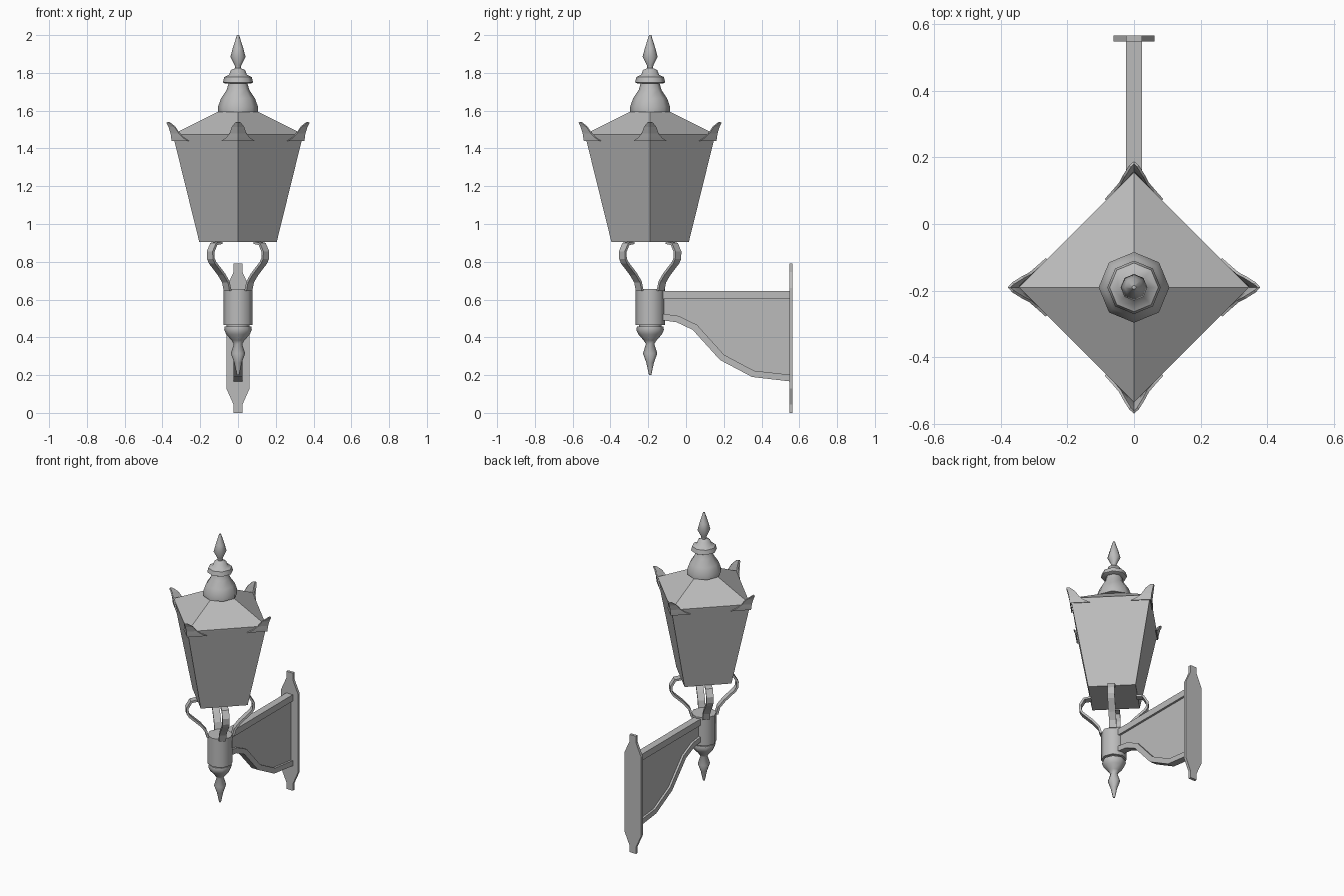
import bpy, bmesh, math
from mathutils import Vector, Matrix

cube = bpy.data.objects.get("Cube")
if cube:
    bpy.data.objects.remove(cube)

AXIS = Vector((0, -0.19, 0))   # vertical centre line of the lantern

metal = bpy.data.materials.new("grey metal")
metal.use_nodes = True
grey = (0.5, 0.5, 0.5, 1)
metal.diffuse_color = grey
metal.node_tree.nodes["Principled BSDF"].inputs["Base Color"].default_value = grey


def finish(name, bm, smooth=None):
    bmesh.ops.recalc_face_normals(bm, faces=bm.faces)
    mesh = bpy.data.meshes.new(name)
    bm.to_mesh(mesh)
    bm.free()
    mesh.materials.append(metal)
    obj = bpy.data.objects.new(name, mesh)
    bpy.context.collection.objects.link(obj)
    if smooth:
        bpy.ops.object.select_all(action='DESELECT')
        obj.select_set(True)
        bpy.context.view_layer.objects.active = obj
        bpy.ops.object.shade_smooth_by_angle(angle=math.radians(smooth))
    return obj


def lathe(name, profile, sides=8, smooth=None):
    """Turn (radius, height) points about the lantern axis, capping both ends."""
    bm = bmesh.new()
    rings = []
    for r, z in profile:
        rings.append([bm.verts.new(AXIS + Vector((r * math.cos(a), r * math.sin(a), z)))
                      for a in (math.tau * i / sides for i in range(sides))])
    for low, high in zip(rings, rings[1:]):
        for i in range(sides):
            j = (i + 1) % sides
            bm.faces.new((low[i], low[j], high[j], high[i]))
    bm.faces.new(rings[0])
    bm.faces.new(rings[-1])
    return finish(name, bm, smooth)


def slab(name, outline, offset, depth):
    """Extrude a flat outline of 3D points along one direction, centred on offset."""
    bm = bmesh.new()
    depth = Vector(depth)
    face = bm.faces.new([bm.verts.new(Vector(p) + Vector(offset) - depth / 2) for p in outline])
    new = bmesh.ops.extrude_face_region(bm, geom=[face])["geom"]
    bmesh.ops.translate(bm, vec=depth, verts=[v for v in new if isinstance(v, bmesh.types.BMVert)])
    return finish(name, bm)


def thicken(path, t):
    """Outline of a strap of thickness t whose lower side follows the 2D path."""
    upper = []
    for i, p in enumerate(path):
        d = (Vector(path[min(i + 1, len(path) - 1)]) - Vector(path[max(i - 1, 0)])).normalized()
        upper.append((p[0] - d.y * t, p[1] + d.x * t))
    return list(path) + upper[::-1]


# Lantern body and roof
lathe("lantern_body", [(0.205, 0.905), (0.343, 1.465)], 4)
lathe("lantern_roof", [(0.343, 1.465), (0.345, 1.475), (0.1, 1.597)], 4)

# Chimney and top finial
lathe("chimney", [(0.106, 1.594), (0.106, 1.62), (0.09, 1.665), (0.06, 1.71), (0.05, 1.745)],
      smooth=50)
lathe("top_finial", [(0.07, 1.745), (0.08, 1.75), (0.073, 1.778), (0.047, 1.79), (0.038, 1.815),
                     (0.015, 1.825), (0.017, 1.84), (0.04, 1.885), (0.028, 1.93), (0.006, 2.0)],
      smooth=50)

# Socket and lower finial
lathe("socket", [(0.078, 0.465), (0.078, 0.655)], smooth=50)
lathe("socket_neck", [(0.06, 0.45), (0.06, 0.47)], smooth=50)
lathe("lower_finial", [(0.006, 0.2), (0.02, 0.265), (0.038, 0.315), (0.022, 0.365),
                       (0.035, 0.385), (0.062, 0.415), (0.073, 0.44), (0.07, 0.457)], smooth=50)

# Curled corner ears, each wrapped around a roof corner
ear_rows = [(0.085, 0.347, 1.44), (0.06, 0.35, 1.458), (0.042, 0.353, 1.48),
            (0.03, 0.364, 1.515), (0.012, 0.375, 1.538)]   # half width, radius, height
for k, side in enumerate(("left", "back", "right", "front")):
    bm = bmesh.new()
    turn = Matrix.Rotation(k * math.pi / 2, 3, 'Z')
    rows = [[bm.verts.new(AXIS + turn @ Vector((r - abs(s) * h, s * h, z))) for s in (-1, 0, 1)]
            for h, r, z in ear_rows]
    for a, b in zip(rows, rows[1:]):
        for i in range(2):
            bm.faces.new((a[i], a[i + 1], b[i + 1], b[i]))
    ear = finish(side + "_corner_ear", bm)
    solid = ear.modifiers.new("thickness", 'SOLIDIFY')
    solid.thickness = 0.008
    solid.offset = 0

# Four bent straps carrying the lantern, under the middle of each face
strap = thicken([(0.085, 0.645), (0.097, 0.69), (0.13, 0.73), (0.195, 0.79),
                 (0.21, 0.815), (0.212, 0.855), (0.185, 0.9), (0.14, 0.908)], 0.014)
for k in range(4):
    a = math.pi / 4 + k * math.pi / 2
    out = Vector((math.cos(a), math.sin(a), 0))
    slab("support_strap_%d" % (k + 1), [out * r + Vector((0, 0, z)) for r, z in strap], AXIS,
         Vector((-out.y, out.x, 0)) * 0.044)

# Wall bracket: top rail, thin web and curved lower flange
curve = [(-0.125, 0.49), (-0.05, 0.48), (0.035, 0.44), (0.18, 0.28), (0.35, 0.19), (0.55, 0.167)]
rail = [(-0.125, 0.602), (0.55, 0.602), (0.55, 0.645), (-0.125, 0.645)]
web = [(y, z + 0.01) for y, z in curve] + [(0.55, 0.62), (-0.125, 0.62)]
for name, outline, width in (("bracket_rail", rail, 0.048), ("bracket_web", web, 0.02),
                             ("bracket_flange", thicken(curve, 0.035), 0.048)):
    slab(name, [(0, y, z) for y, z in outline], (0, 0, 0), (width, 0, 0))

# Wall plate with narrowed ends
half = [(0.024, 0), (0.024, 0.045), (0.062, 0.13), (0.062, 0.66), (0.024, 0.745), (0.024, 0.79)]
slab("wall_plate", [(x, 0, z) for x, z in half] + [(-x, 0, z) for x, z in half[::-1]],
     (0, 0.556, 0), (0, 0.018, 0))
